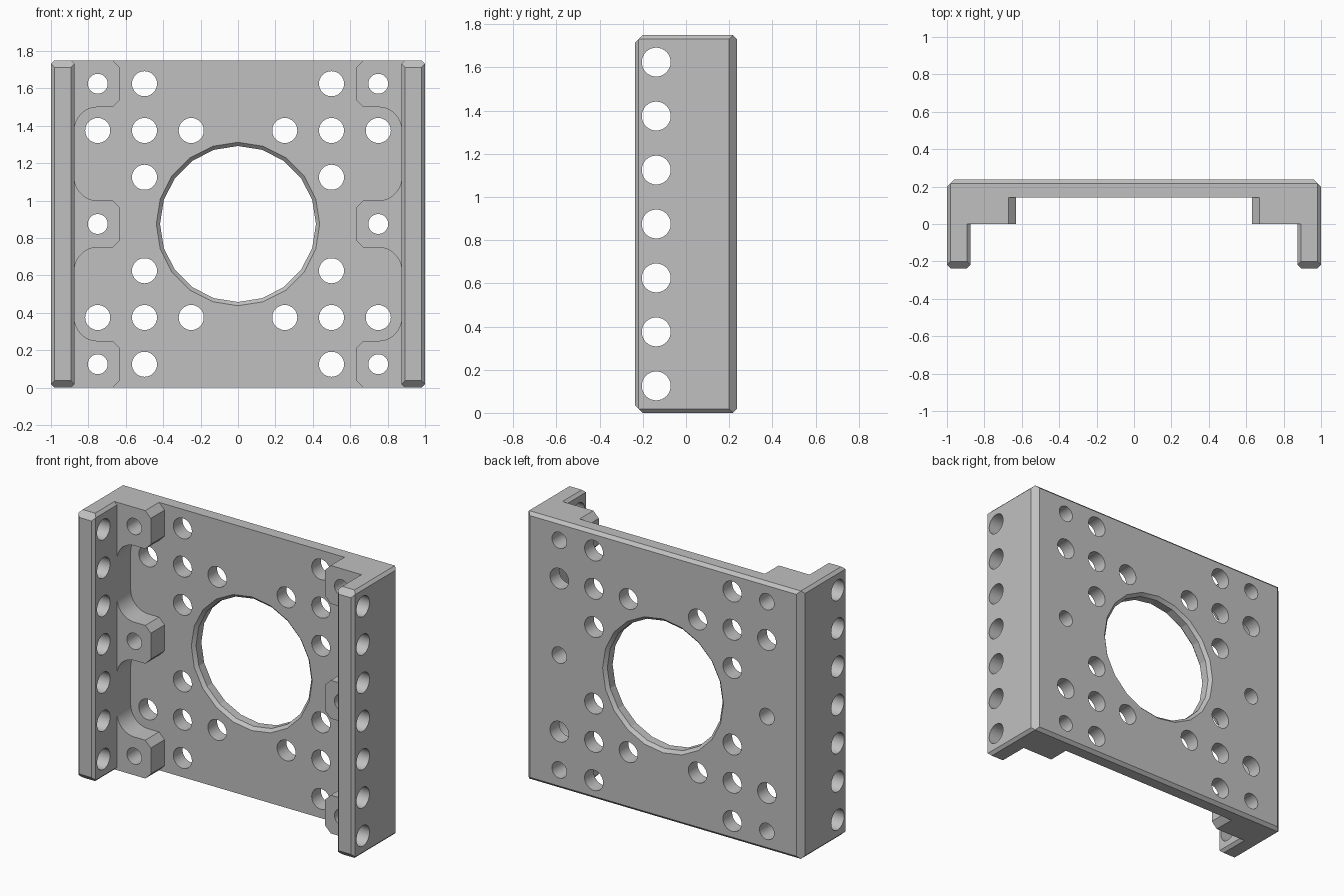
import bpy, bmesh, math
from mathutils import Vector, Matrix

if "Cube" in bpy.data.objects:
    bpy.data.objects.remove(bpy.data.objects["Cube"], do_unlink=True)

HEIGHT, DEPTH = 1.75, 0.237     # overall height and half depth
WALL_IN = 0.875                 # inner face of the side walls
PLATE_FRONT = 0.142

grey = bpy.data.materials.new("plain grey")
grey.use_nodes = True
colour = (0.53, 0.53, 0.53, 1)
grey.diffuse_color = colour
grey.node_tree.nodes["Principled BSDF"].inputs["Base Color"].default_value = colour


def make_object(name, bm):
    bmesh.ops.recalc_face_normals(bm, faces=bm.faces)
    mesh = bpy.data.meshes.new(name)
    bm.to_mesh(mesh)
    bm.free()
    mesh.materials.append(grey)
    ob = bpy.data.objects.new(name, mesh)
    bpy.context.collection.objects.link(ob)
    return ob


def box(lo, hi):
    bm = bmesh.new()
    bmesh.ops.create_cube(bm, size=1)
    lo, hi = Vector(lo), Vector(hi)
    for v in bm.verts:
        v.co = [l + (c + 0.5) * (h - l) for l, h, c in zip(lo, hi, v.co)]
    return bm


def chamfer(bm, lo, hi, direction, size):
    """Slice off the box edge that lies towards the given direction."""
    n = Vector(direction)
    corner = Vector([h if d > 0 else l for l, h, d in zip(lo, hi, n)])
    point = corner - n * size / 2
    geom = bm.verts[:] + bm.edges[:] + bm.faces[:]
    bmesh.ops.bisect_plane(bm, geom=geom, plane_co=point, plane_no=n, clear_outer=True)
    bmesh.ops.holes_fill(bm, edges=[e for e in bm.edges if e.is_boundary])


def side_wall(side):
    lo = (min(side, side * WALL_IN), -DEPTH, 0)
    hi = (max(side, side * WALL_IN), DEPTH, HEIGHT)
    bm = box(lo, hi)
    chamfer(bm, lo, hi, (side, 1, 0), 0.037)
    for x in (-1, 1):
        chamfer(bm, lo, hi, (x, -1, 0), 0.018)
        for z in (-1, 1):
            chamfer(bm, lo, hi, (x, 0, z), 0.018)
    for z in (-1, 1):
        chamfer(bm, lo, hi, (0, -1, z), 0.037)
        chamfer(bm, lo, hi, (0, 1, z), 0.02)
    return make_object("left_wall" if side > 0 else "right_wall", bm)


def mounting_pads(side):
    """Three teeth joined to the wall by rounded pocket corners."""
    r, c, tip = 0.125, 0.04, 0.63

    def arc(z, start):
        return [(0.75 + r * math.cos(math.radians(start + a)),
                 z + r * math.sin(math.radians(start + a))) for a in range(0, 91, 10)]

    pts = [(0.95, 0)]
    for z in (0, 0.75, 1.5):
        if z > 0:
            pts += arc(z - r, 0)
        pts += [(tip + c, z), (tip, z + c), (tip, z + 0.25 - c), (tip + c, z + 0.25)]
        if z < 1.5:
            pts += arc(z + 0.25 + r, -90)
    pts.append((0.95, HEIGHT))
    bm = bmesh.new()
    face = bm.faces.new([bm.verts.new((side * x, 0, z)) for x, z in pts])
    out = bmesh.ops.extrude_face_region(bm, geom=[face])
    moved = [v for v in out["geom"] if isinstance(v, bmesh.types.BMVert)]
    bmesh.ops.translate(bm, verts=moved, vec=(0, 0.18, 0))
    return make_object("left_pads" if side > 0 else "right_pads", bm)


def combine(target, tool, operation):
    mod = target.modifiers.new(operation.lower(), "BOOLEAN")
    mod.operation, mod.solver, mod.object = operation, "EXACT", tool
    bpy.context.view_layer.update()
    graph = bpy.context.evaluated_depsgraph_get()
    mesh = bpy.data.meshes.new_from_object(target.evaluated_get(graph))
    target.modifiers.clear()
    target.data = mesh
    bpy.data.objects.remove(tool, do_unlink=True)


def add_drill(bm, centre, r1, r2, length, axis, sides=32):
    turn = Matrix.Rotation(math.pi / 2, 4, "Y" if axis == "X" else "X")
    if axis == "Y":
        turn = turn @ Matrix.Rotation(math.pi / 2, 4, "Z")
    bmesh.ops.create_cone(bm, cap_ends=True, segments=sides, radius1=r1, radius2=r2,
                          depth=length, matrix=Matrix.Translation(centre) @ turn)


# Back plate with chamfered rear edges
lo, hi = (-0.95, PLATE_FRONT, 0), (0.95, DEPTH, HEIGHT)
plate = box(lo, hi)
for z in (-1, 1):
    chamfer(plate, lo, hi, (0, 1, z), 0.02)
bracket = make_object("bracket", plate)

# Side walls and mounting pads
for side in (-1, 1):
    combine(bracket, mounting_pads(side), "UNION")
    combine(bracket, side_wall(side), "UNION")

# Round holes through the plate, pads and walls
drills = bmesh.new()
for x in (-1, 1):
    for z in (-1, 1):
        for dx, dz in ((0.5, 0.25), (0.5, 0.5), (0.5, 0.75), (0.25, 0.5), (0.75, 0.5)):
            add_drill(drills, (x * dx, 0.15, 0.875 + z * dz), 0.067, 0.067, 0.5, "Y")
    for z in (0.125, 0.875, 1.625):
        add_drill(drills, (x * 0.75, 0.15, z), 0.053, 0.053, 0.5, "Y")
    for i in range(7):
        add_drill(drills, (x * 0.95, -0.138, 0.125 + i * 0.25), 0.067, 0.067, 0.3, "X")
combine(bracket, make_object("hole_cutter", drills), "DIFFERENCE")

# Large centre opening, chamfered on both faces
bore = bmesh.new()
add_drill(bore, (0, 0.2, 0.875), 0.417, 0.417, 0.4, "Y", 20)
combine(bracket, make_object("bore_cutter", bore), "DIFFERENCE")
for y, sign in ((PLATE_FRONT, -1), (DEPTH, 1)):
    rim = bmesh.new()
    wide, narrow = 0.437 + 0.02, 0.437 - 0.04
    r1, r2 = (narrow, wide) if sign < 0 else (wide, narrow)
    add_drill(rim, (0, y - sign * 0.01, 0.875), r1, r2, 0.06, "Y", 20)
    combine(bracket, make_object("rim_cutter", rim), "DIFFERENCE")

# Merge coplanar pieces and smooth only the fine round holes
bm = bmesh.new()
bm.from_mesh(bracket.data)
bmesh.ops.remove_doubles(bm, verts=bm.verts, dist=0.0001)
bmesh.ops.dissolve_limit(bm, angle_limit=0.01, verts=bm.verts, edges=bm.edges)
bm.to_mesh(bracket.data)
bm.free()
bpy.context.view_layer.objects.active = bracket
bracket.select_set(True)
bpy.ops.object.shade_smooth_by_angle(angle=math.radians(15))
